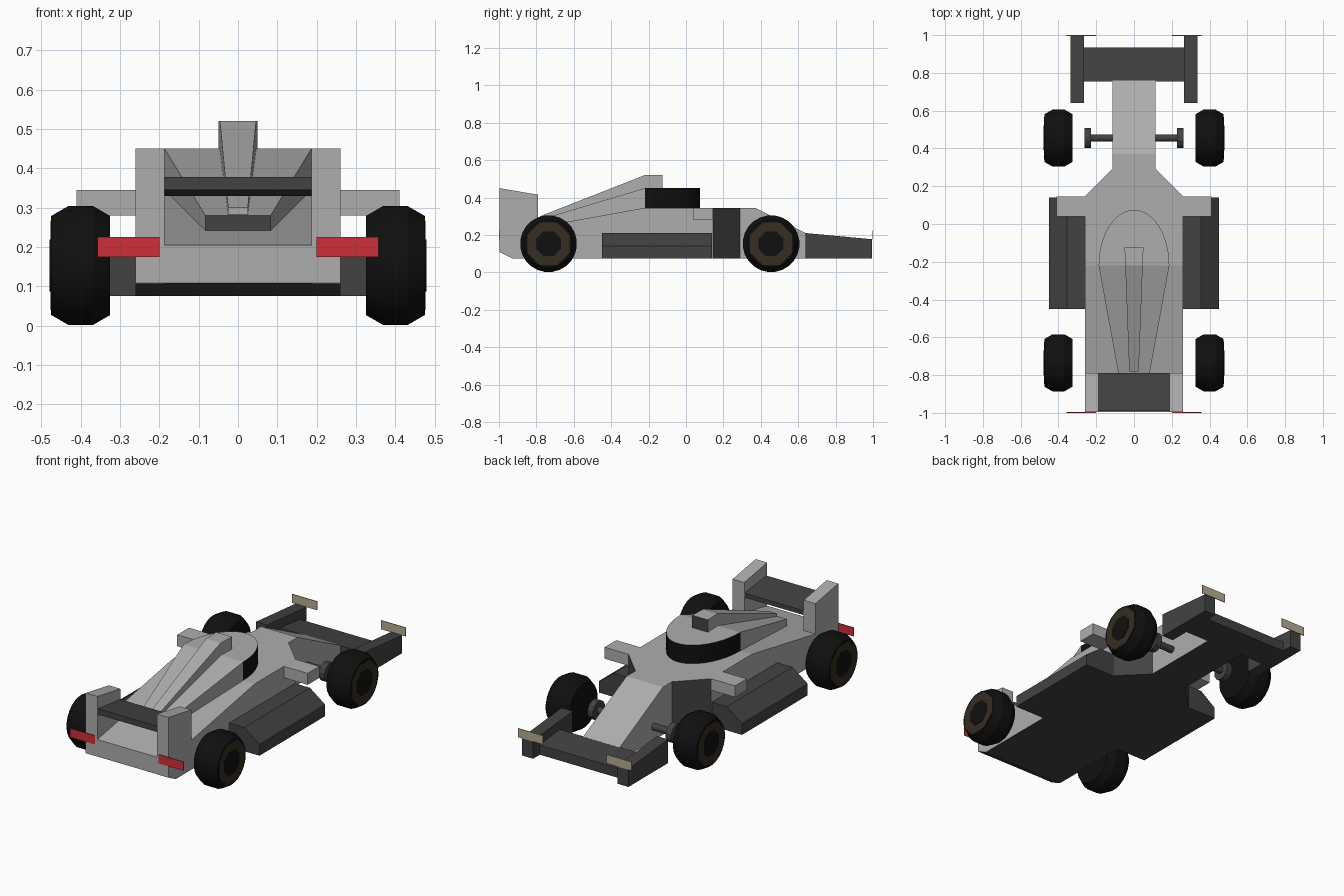
import bpy, bmesh, math

if "Cube" in bpy.data.objects:
    bpy.data.objects.remove(bpy.data.objects["Cube"])


def material(name, rgb):
    m = bpy.data.materials.new(name)
    m.diffuse_color = (*rgb, 1)
    m.use_nodes = True
    m.node_tree.nodes["Principled BSDF"].inputs["Base Color"].default_value = m.diffuse_color
    return m


SILVER = material("silver paint", (0.42, 0.42, 0.42))
DARK = material("dark grey", (0.055, 0.055, 0.055))
BLACK = material("tyre black", (0.005, 0.005, 0.005))
BROWN = material("brown rim", (0.035, 0.026, 0.015))
RED = material("red light", (0.62, 0.03, 0.04))
CREAM = material("cream light", (0.47, 0.41, 0.29))


def loft(name, rings, mats, rule=None, smooth=False):
    """Closed skin over a list of equal-length point rings, capped at both ends."""
    bm = bmesh.new()
    vs = [[bm.verts.new(p) for p in ring] for ring in rings]
    n = len(vs[0])
    for a, b in zip(vs, vs[1:]):
        for i in range(n):
            j = (i + 1) % n
            bm.faces.new((a[i], a[j], b[j], b[i]))
    bm.faces.new(vs[0])
    bm.faces.new(vs[-1])
    bmesh.ops.recalc_face_normals(bm, faces=bm.faces)
    bm.normal_update()
    if rule:
        for f in bm.faces:
            f.material_index = rule(f)
    mesh = bpy.data.meshes.new(name)
    bm.to_mesh(mesh)
    bm.free()
    for m in mats:
        mesh.materials.append(m)
    ob = bpy.data.objects.new(name, mesh)
    bpy.context.collection.objects.link(ob)
    if smooth:
        bpy.context.view_layer.objects.active = ob
        ob.select_set(True)
        bpy.ops.object.shade_smooth_by_angle(angle=math.radians(25))
        ob.select_set(False)
    return ob


def sections(stations):
    """Box sections along y from (y, half width, bottom, top)."""
    return [[(-w, y, b), (w, y, b), (w, y, t), (-w, y, t)] for y, w, b, t in stations]


def side_plate(name, x0, x1, profile, mat):
    """Side profile (y, z) extruded from x0 to x1."""
    return loft(name, [[(x, y, z) for y, z in profile] for x in (x0, x1)], [mat])


def box(name, x0, x1, y0, y1, z0, z1, mat):
    return side_plate(name, x0, x1, [(y0, z0), (y1, z0), (y1, z1), (y0, z1)], mat)


def turned(name, profile, y, z, segs, mat, smooth=True):
    """Profile (x, radius) turned around an axis parallel to x."""
    rings = [[(x, y + r * math.cos(2 * math.pi * (i + 0.5) / segs),
               z + r * math.sin(2 * math.pi * (i + 0.5) / segs)) for i in range(segs)]
             for x, r in profile]
    return loft(name, rings, [mat], smooth=smooth)


# Main body: dark underside and dark front shoulders
def body_rule(f):
    return int(f.normal.z < -0.3 or (abs(f.normal.x) > 0.5 and f.normal.y > 0.5))


loft("body", sections([
    (-0.995, 0.26, 0.108, 0.205), (-0.93, 0.26, 0.075, 0.217),
    (-0.22, 0.26, 0.075, 0.345), (0.145, 0.26, 0.075, 0.345),
    (0.29, 0.115, 0.075, 0.345), (0.37, 0.115, 0.075, 0.345),
    (0.76, 0.115, 0.075, 0.15)]), [SILVER, DARK], body_rule)

# Engine cover with a dark rear panel
loft("engine_cover", sections([(-0.79, 0.083, 0.205, 0.28), (-0.22, 0.187, 0.34, 0.45)]),
     [SILVER, DARK], lambda f: int(f.normal.y < -0.9))

# Rounded cockpit with black glass around its edge
arc = [(0.187 * math.cos(math.pi * i / 24), -0.22 + 0.295 * math.sin(math.pi * i / 24))
       for i in range(25)]
loft("cockpit", [[(x, y, z) for x, y in arc] for z in (0.34, 0.45)], [SILVER, BLACK],
     lambda f: int(abs(f.normal.z) < 0.5), smooth=True)

# Air intake, dark at its mouth
loft("air_intake", sections([(-0.78, 0.025, 0.25, 0.3), (-0.22, 0.046, 0.4, 0.52),
                             (-0.125, 0.05, 0.44, 0.52)]),
     [SILVER, DARK], lambda f: int(f.normal.y > 0.9))

# Rear wing blade, tilted down towards the front
side_plate("rear_wing", -0.187, 0.187,
           [(-0.99, 0.345), (-0.79, 0.33), (-0.79, 0.355), (-0.99, 0.378)], DARK)

# Front wing blade
side_plate("front_wing", -0.265, 0.265,
           [(0.755, 0.075), (0.935, 0.075), (0.935, 0.13), (0.755, 0.15)], DARK)

for s, side in ((1, "right"), (-1, "left")):
    # Wing end plates
    side_plate("rear_end_plate_" + side, s * 0.187, s * 0.26,
               [(-0.996, 0.108), (-0.93, 0.08), (-0.79, 0.08), (-0.79, 0.415), (-0.996, 0.45)],
               SILVER)
    side_plate("front_end_plate_" + side, s * 0.265, s * 0.335,
               [(0.64, 0.075), (0.995, 0.075), (0.995, 0.177), (0.64, 0.21)], DARK)

    # Side pod with a sloped outer shoulder
    pod = [(0.255, 0.075), (0.45, 0.075), (0.45, 0.14), (0.355, 0.21), (0.255, 0.21)]
    loft("side_pod_" + side, [[(s * x, y, z) for x, z in pod] for y in (-0.45, 0.14)], [DARK])

    # Mirror arm
    box("mirror_" + side, s * 0.255, s * 0.41, 0.04, 0.145, 0.28, 0.345, SILVER)

    # Lights
    box("tail_light_" + side, s * 0.2, s * 0.357, -1.0, -0.996, 0.175, 0.225, RED)
    box("headlight_" + side, s * 0.2, s * 0.357, 0.996, 1.0, 0.175, 0.225, CREAM)

    # Front axle and brake disc
    turned("front_axle_" + side, [(s * 0.11, 0.02), (s * 0.235, 0.02)], 0.455, 0.153, 12, DARK)
    turned("brake_disc_" + side, [(s * 0.228, 0.055), (s * 0.263, 0.055)], 0.455, 0.153, 12, DARK)

    # Wheels: tyre, octagonal rim and hub
    for y, end in ((0.455, "front"), (-0.735, "rear")):
        tag = end + "_" + side
        turned("tyre_" + tag, [(s * x, r) for x, r in (
            (0.325, 0.127), (0.368, 0.152), (0.432, 0.152), (0.475, 0.127))],
            y, 0.153, 24, BLACK)
        turned("rim_" + tag, [(s * 0.47, 0.122), (s * 0.477, 0.122)], y, 0.153, 8, BROWN, False)
        turned("hub_" + tag, [(s * 0.47, 0.072), (s * 0.479, 0.072)], y, 0.153, 8, BLACK, False)
